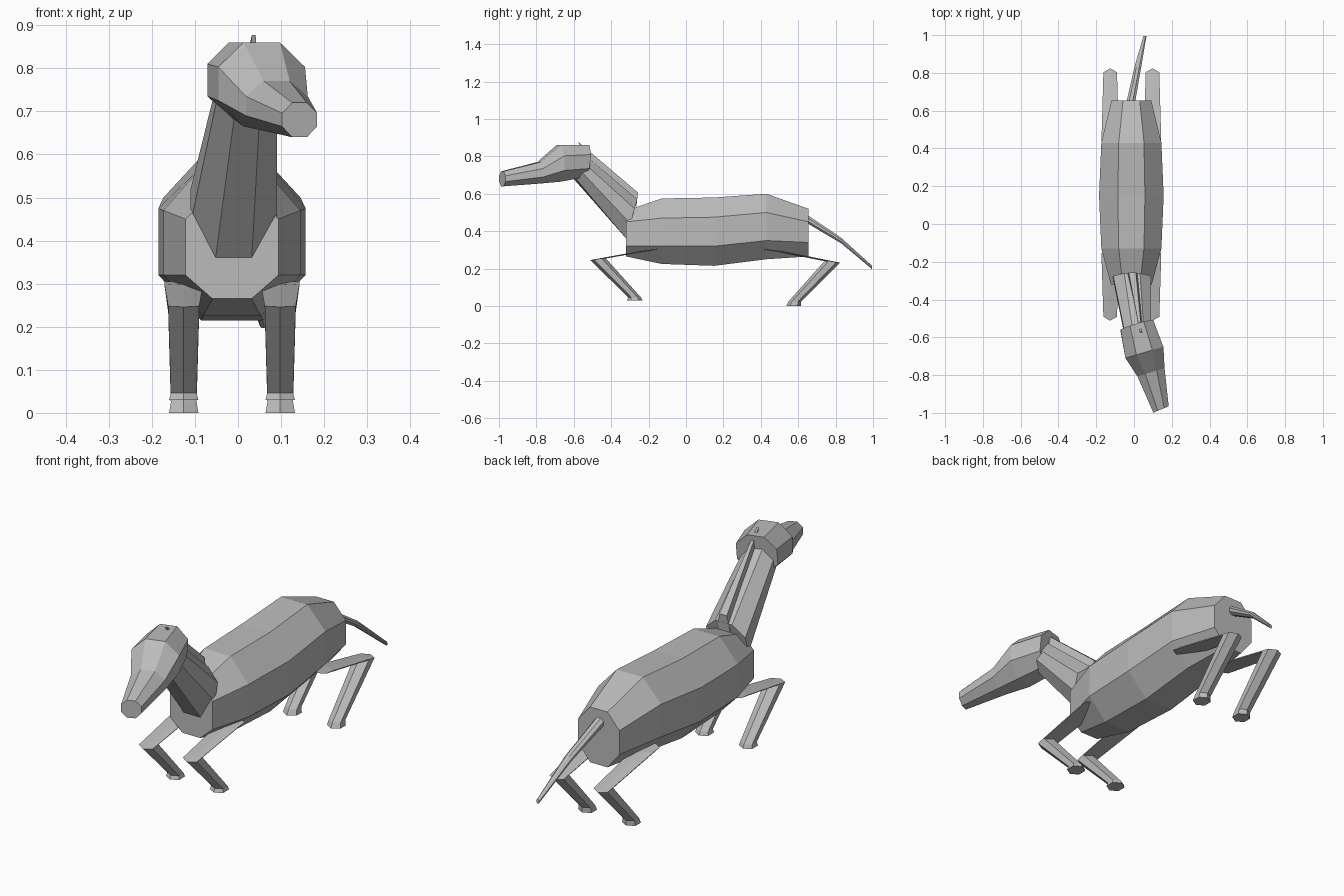
import bpy, bmesh, math
from mathutils import Vector

cube = bpy.data.objects.get("Cube")
if cube:
    bpy.data.objects.remove(cube)

grey = bpy.data.materials.new("plain_grey")
grey.use_nodes = True
grey.diffuse_color = (0.5, 0.5, 0.5, 1)
grey.node_tree.nodes["Principled BSDF"].inputs["Base Color"].default_value = (0.5, 0.5, 0.5, 1)


def loft(name, rings):
    """Skin equal-sized rings of points into a closed, flat-shaded tube."""
    bm = bmesh.new()
    loops = [[bm.verts.new(p) for p in ring] for ring in rings]
    n = len(loops[0])
    for a, b in zip(loops, loops[1:]):
        for i in range(n):
            j = (i + 1) % n
            bm.faces.new((a[i], a[j], b[j], b[i]))
    bm.faces.new(loops[0])
    bm.faces.new(loops[-1])
    bmesh.ops.recalc_face_normals(bm, faces=bm.faces)
    mesh = bpy.data.meshes.new(name)
    bm.to_mesh(mesh)
    bm.free()
    mesh.materials.append(grey)
    obj = bpy.data.objects.new(name, mesh)
    bpy.context.collection.objects.link(obj)
    return obj


def octagon(x, y, half, heights, flat=0.42, yaw=0.0, lean=0.0):
    """Upright octagon: heights run bottom, lower side, upper side, top."""
    z0, z1, z2, z3 = heights
    f = half * flat
    outline = [(-f, z0), (f, z0), (half, z1), (half, z2),
               (f, z3), (-f, z3), (-half, z2), (-half, z1)]
    mid = (z0 + z3) / 2
    return [(x + u * math.cos(yaw), y + u * math.sin(yaw) + (z - mid) * lean, z)
            for u, z in outline]


def hexagon(x, y, z, rx, ry, tilt=0.0):
    """Level hexagon with a corner to the front and back."""
    ring = []
    for k in range(6):
        a = math.radians(60 * k + 90)
        dy = ry * math.sin(a)
        ring.append((x + rx * math.cos(a) / math.cos(math.radians(30)), y + dy, z + dy * tilt))
    return ring


# Body
MID = -0.014
loft("body", [
    octagon(MID, -0.32, 0.108, (0.265, 0.32, 0.45, 0.51)),
    octagon(MID, -0.13, 0.159, (0.225, 0.32, 0.47, 0.575)),
    octagon(MID, 0.15, 0.171, (0.215, 0.32, 0.475, 0.58)),
    octagon(MID, 0.43, 0.159, (0.25, 0.35, 0.5, 0.6)),
    octagon(MID, 0.655, 0.105, (0.265, 0.34, 0.45, 0.52)),
])

# Neck
loft("neck", [
    octagon(-0.01, -0.29, 0.1, (0.36, 0.44, 0.52, 0.57), lean=0.28),
    octagon(0.02, -0.565, 0.072, (0.68, 0.72, 0.76, 0.8), lean=0.5, yaw=0.2),
])

# Mane, a tapering ridge whose tip breaks through the crown
loft("mane", [
    [(-0.04, -0.265, 0.53), (0.025, -0.265, 0.53), (0.01, -0.257, 0.607), (-0.028, -0.257, 0.607)],
    [(0.022, -0.53, 0.76), (0.048, -0.53, 0.76), (0.041, -0.575, 0.877), (0.032, -0.575, 0.877)],
])

# Head, turned a little to its left
YAW = 0.29
loft("head", [
    octagon(0.015, -0.537, 0.09, (0.69, 0.735, 0.81, 0.86), yaw=YAW, lean=0.12),
    octagon(0.055, -0.68, 0.105, (0.665, 0.725, 0.803, 0.86), yaw=YAW),
    octagon(0.09, -0.785, 0.075, (0.655, 0.69, 0.735, 0.77), yaw=YAW),
    octagon(0.143, -0.982, 0.044, (0.64, 0.665, 0.696, 0.72), yaw=YAW + 0.1),
])

# Tail
loft("tail", [
    octagon(-0.018, 0.64, 0.023, (0.447, 0.46, 0.478, 0.492)),
    octagon(0.02, 0.83, 0.018, (0.335, 0.345, 0.355, 0.365)),
    octagon(0.058, 0.995, 0.008, (0.197, 0.203, 0.21, 0.215)),
])

# Legs: hip, knee, ankle and hoof as (y, z, half width, half depth)
LEGS = {
    "front": [(-0.18, 0.302, 0.045, 0.05), (-0.47, 0.25, 0.036, 0.042),
              (-0.275, 0.046, 0.03, 0.034), (-0.275, 0.03, 0.034, 0.042)],
    "back": [(0.46, 0.3, 0.045, 0.05), (0.782, 0.236, 0.036, 0.042),
             (0.582, 0.024, 0.03, 0.034), (0.576, 0.0, 0.034, 0.04)],
}
for end, steps in LEGS.items():
    tilt = 0.1 if end == "front" else -0.1
    for side, sign in (("left", 1), ("right", -1)):
        rings = [hexagon(MID + sign * 0.112, y, z, rx, ry, tilt if i < 2 else 0)
                 for i, (y, z, rx, ry) in enumerate(steps)]
        loft(f"{end}_{side}_leg", rings)
